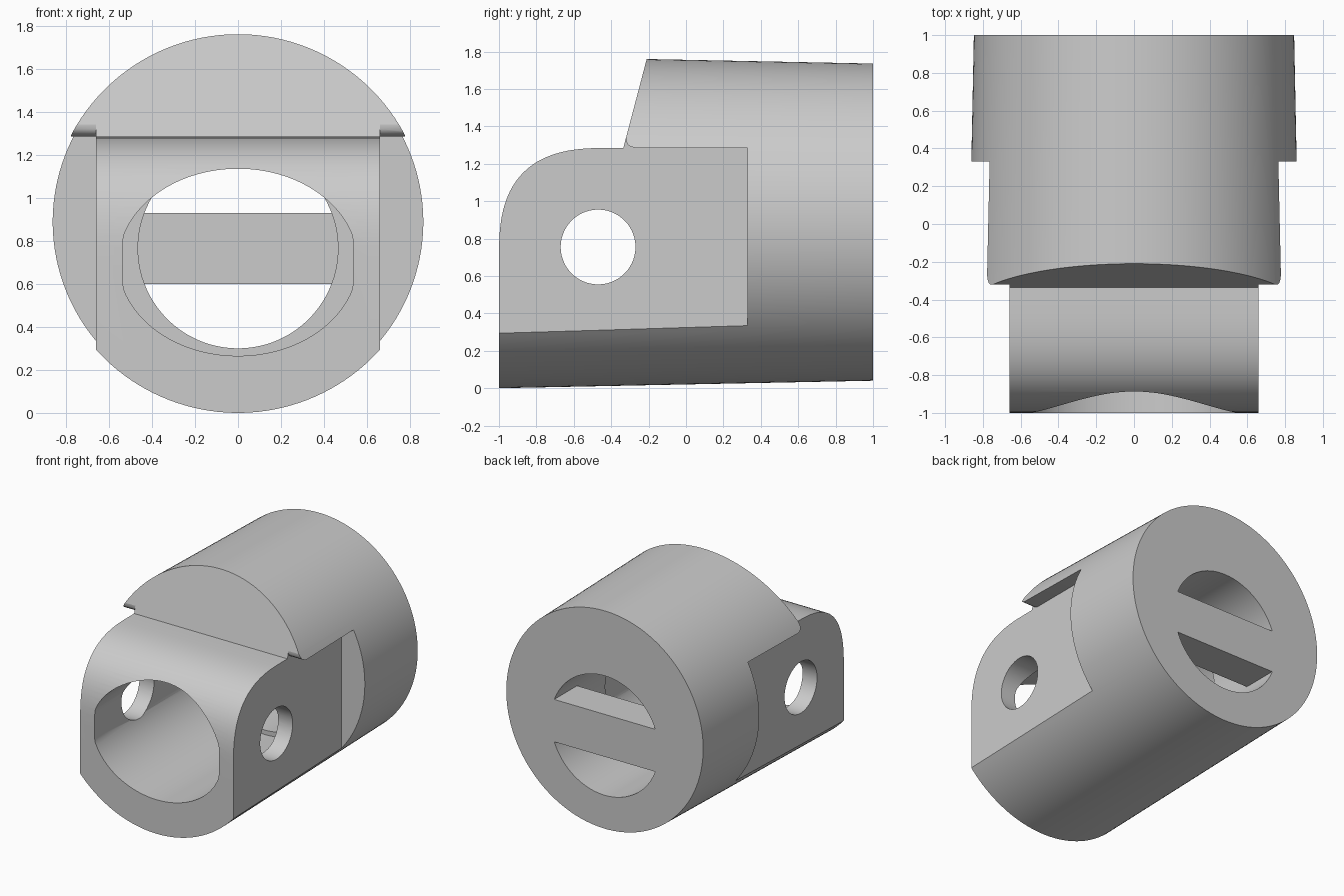
import bpy, bmesh, math
from mathutils import Vector

if "Cube" in bpy.data.objects:
    bpy.data.objects.remove(bpy.data.objects["Cube"])

grey = bpy.data.materials.new("light_grey")
grey.diffuse_color = (0.6, 0.6, 0.6, 1)
grey.use_nodes = True
grey.node_tree.nodes["Principled BSDF"].inputs["Base Color"].default_value = grey.diffuse_color


def loft(name, ring_a, ring_b):
    """Closed solid between two matching rings of points."""
    bm = bmesh.new()
    a = [bm.verts.new(p) for p in ring_a]
    b = [bm.verts.new(p) for p in ring_b]
    n = len(a)
    bm.faces.new(a)
    bm.faces.new(b[::-1])
    for i in range(n):
        j = (i + 1) % n
        bm.faces.new((a[j], a[i], b[i], b[j]))
    bmesh.ops.recalc_face_normals(bm, faces=bm.faces)
    me = bpy.data.meshes.new(name)
    bm.to_mesh(me)
    bm.free()
    ob = bpy.data.objects.new(name, me)
    bpy.context.collection.objects.link(ob)
    return ob


def along_y(name, pts, lo, hi):
    return loft(name, [(x, lo, z) for x, z in pts], [(x, hi, z) for x, z in pts])


def along_x(name, pts, lo, hi):
    return loft(name, [(lo, y, z) for y, z in pts], [(hi, y, z) for y, z in pts])


def ellipse(cu, cv, a, b, n=96):
    return [(cu + a * math.cos(2 * math.pi * (i + 0.5) / n),
             cv + b * math.sin(2 * math.pi * (i + 0.5) / n)) for i in range(n)]


def cut(target, cutter):
    mod = target.modifiers.new("cut", "BOOLEAN")
    mod.operation = "DIFFERENCE"
    mod.solver = "EXACT"
    mod.object = cutter
    bpy.context.view_layer.objects.active = target
    bpy.ops.object.modifier_apply(modifier=mod.name)
    bpy.data.objects.remove(cutter)


# slightly tapered barrel lying along y
def barrel_ring(y):
    r = 0.868 - 0.02 * y
    return [(x, y, z) for x, z in ellipse(0, 0.888, r, r, 144)]


body = loft("connector_body", barrel_ring(-1.1), barrel_ring(1))
body.data.materials.append(grey)

# rounded nose and slanted shoulder
nose = []
for i in range(25):
    t = math.pi / 2 * i / 24
    nose.append((-0.4 - 0.6 * math.cos(t) ** (2 / 2.8),
                 0.69 + 0.595 * math.sin(t) ** (2 / 2.8)))
front = [(-3, -2), (-1, -2)] + nose + [(-0.335, 1.285), (0.116, 3), (-3, 3)]
cut(body, along_x("nose_cutter", front, -2, 2))

# flat cheeks on both sides, with a small round under the shoulder
cheek = [(-3, -1), (0.33, -1), (0.33, 1.285), (-0.27, 1.285), (-0.295, 1.291),
         (-0.312, 1.303), (-0.32, 1.32), (-0.3205, 1.34), (-3, 1.34)]
for lo, hi in ((0.66, 2), (-2, -0.66)):
    cut(body, along_x("cheek_cutter", cheek, lo, hi))

# front pocket with flattened sides
pocket = [(max(-0.535, min(0.535, x)), z) for x, z in ellipse(0, 0.70, 0.555, 0.435)]
cut(body, along_y("pocket_cutter", pocket, -2, 0.33))

# round rear hole that leaves a crossbar
hole = along_y("rear_hole_cutter", ellipse(0, 0.765, 0.465, 0.465), 0.315, 1.3)
bar = along_y("bar_space", [(-1, 0.6), (1, 0.6), (1, 0.93), (-1, 0.93)], 0.72, 2)
cut(hole, bar)
cut(body, hole)

# cross pin hole
cut(body, along_x("pin_hole_cutter", ellipse(-0.47, 0.755, 0.2, 0.2, 64), -2, 2))

bpy.ops.object.select_all(action="DESELECT")
body.select_set(True)
bpy.context.view_layer.objects.active = body
bpy.ops.object.shade_smooth_by_angle(angle=math.radians(30))
